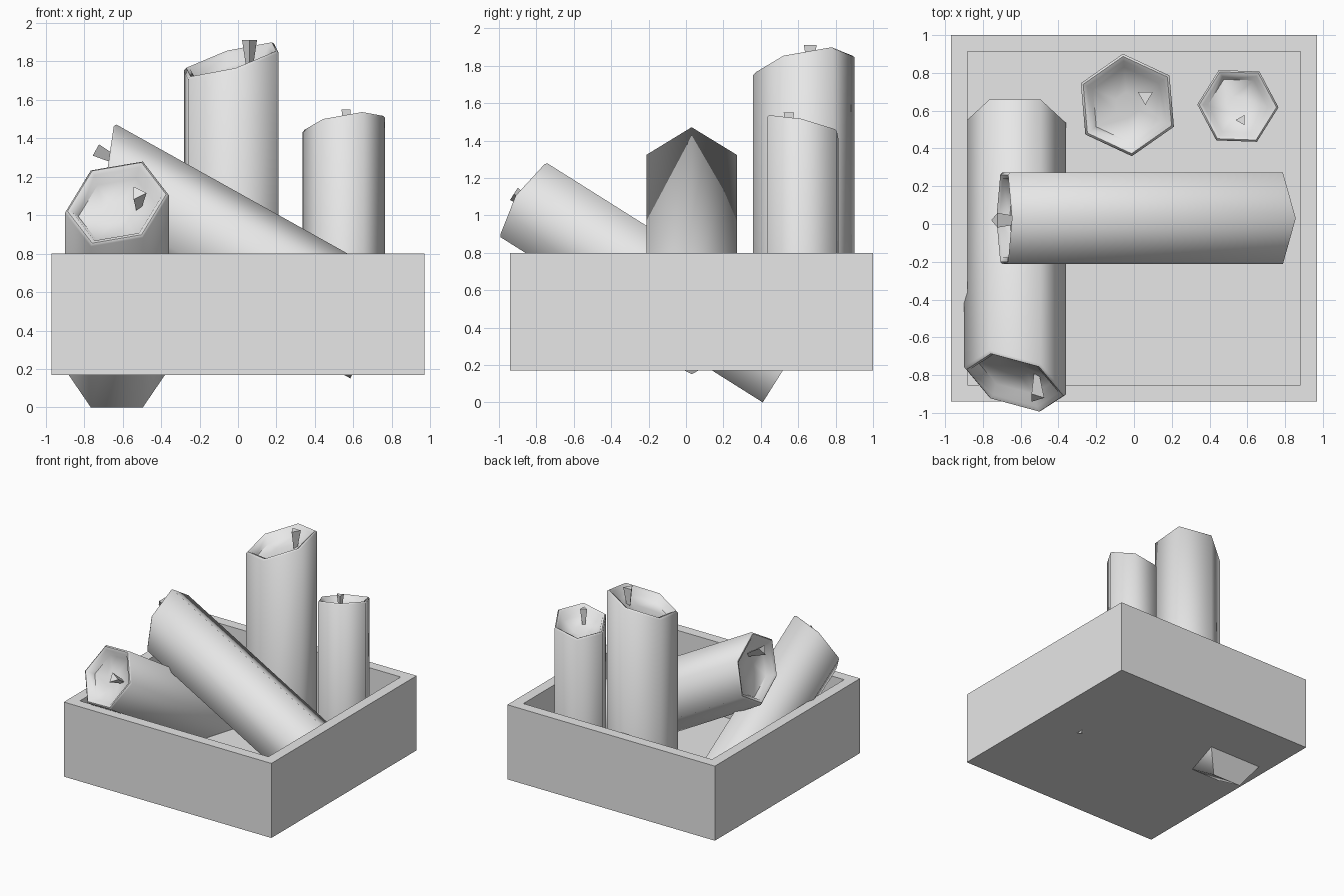
import bpy
from math import cos, sin, radians, tau
from mathutils import Vector

if "Cube" in bpy.data.objects:
    bpy.data.objects.remove(bpy.data.objects["Cube"], do_unlink=True)

grey = bpy.data.materials.new("plain_grey")
grey.use_nodes = True
grey.diffuse_color = (0.8, 0.8, 0.8, 1)
grey.node_tree.nodes["Principled BSDF"].inputs["Base Color"].default_value = (0.8, 0.8, 0.8, 1)


def loft(name, rings):
    """Skin equal-sized rings of points and close both ends."""
    n = len(rings[0])
    verts = [p for ring in rings for p in ring]
    faces = [tuple(reversed(range(n))), tuple(range(len(verts) - n, len(verts)))]
    for r in range(len(rings) - 1):
        for i in range(n):
            a, b = r * n + i, r * n + (i + 1) % n
            faces.append((a, b, b + n, a + n))
    mesh = bpy.data.meshes.new(name)
    mesh.from_pydata(verts, [], faces)
    mesh.materials.append(grey)
    obj = bpy.data.objects.new(name, mesh)
    bpy.context.collection.objects.link(obj)
    bpy.ops.object.select_all(action="DESELECT")
    obj.select_set(True)
    bpy.context.view_layer.objects.active = obj
    bpy.ops.object.mode_set(mode="EDIT")
    bpy.ops.mesh.select_all(action="SELECT")
    bpy.ops.mesh.normals_make_consistent(inside=False)
    bpy.ops.object.mode_set(mode="OBJECT")
    bpy.ops.object.shade_smooth_by_angle(angle=radians(62))
    return obj


def polygon(sides, radius, turn):
    return [(radius * cos(turn + tau * i / sides), radius * sin(turn + tau * i / sides))
            for i in range(sides)]


def candle(name, base, u, v, axis, radius, turn, length, slope, wick, wick_rise, wick_r, wick_turn):
    """Hexagonal candle with a slanted, hollowed top and a flared wick."""
    base, u, v, axis = (Vector(c) for c in (base, u, v, axis))

    def place(p, t):
        return base + u * p[0] + v * p[1] + axis * t

    def top(p, drop=0):
        return length + slope[0] * p[0] + slope[1] * p[1] - drop

    rings = [[place(p, 0) for p in polygon(6, radius, turn)]]
    # outer edge, lip, hollow wall and hollow floor
    for scale, drop in ((1, 0.012), (0.95, 0), (0.86, 0.012), (0.74, 0.07), (0.25, 0.085)):
        rings.append([place(p, top(p, drop)) for p in polygon(6, radius * scale, turn)])
    loft(name, rings)

    end = top(wick) + wick_rise
    wick_rings = []
    for r, t in ((wick_r * 0.4, top(wick) - 0.09), (wick_r, end)):
        wick_rings.append([place((wick[0] + x, wick[1] + y), t)
                           for x, y in polygon(3, r, radians(wick_turn))])
    loft(name + "_wick", wick_rings)


# Open square tray with thick walls
def square(half, z):
    return [(x * half, y * half + 0.03, z) for x, y in ((-1, -1), (1, -1), (1, 1), (-1, 1))]


loft("tray", [square(0.97, 0.17), square(0.97, 0.8), square(0.882, 0.8), square(0.882, 0.185)])

X, Y, Z = (1, 0, 0), (0, 1, 0), (0, 0, 1)

# Two upright candles at the back
candle("tall_candle", (-0.035, 0.63, 0.175), X, Y, Z, 0.272, radians(35), 1.635,
       (0.28, 0.2), (0.095, 0.045), 0.065, 0.045, -90)
candle("short_candle", (0.55, 0.625, 0.175), X, Y, Z, 0.215, radians(-2), 1.305,
       (0.17, -0.22), (0.02, -0.075), 0.05, 0.032, -60)

# Candle leaning across the tray
candle("leaning_candle", (0.72, 0.03, 0.396), (0.487, 0, 0.873), Y, (-0.873, 0, 0.487),
       0.28, 0, 1.612, (0.38, 0), (0.124, -0.01), 0.075, 0.045, 180)

# Candle lying over the front wall
candle("front_candle", (-0.63, 0.535, 0.198), X, (0, 0.533, 0.846), (0, -0.846, 0.533),
       0.27, 0, 1.625, (0.32, 0), (0.11, 0), 0.06, 0.045, 0)
